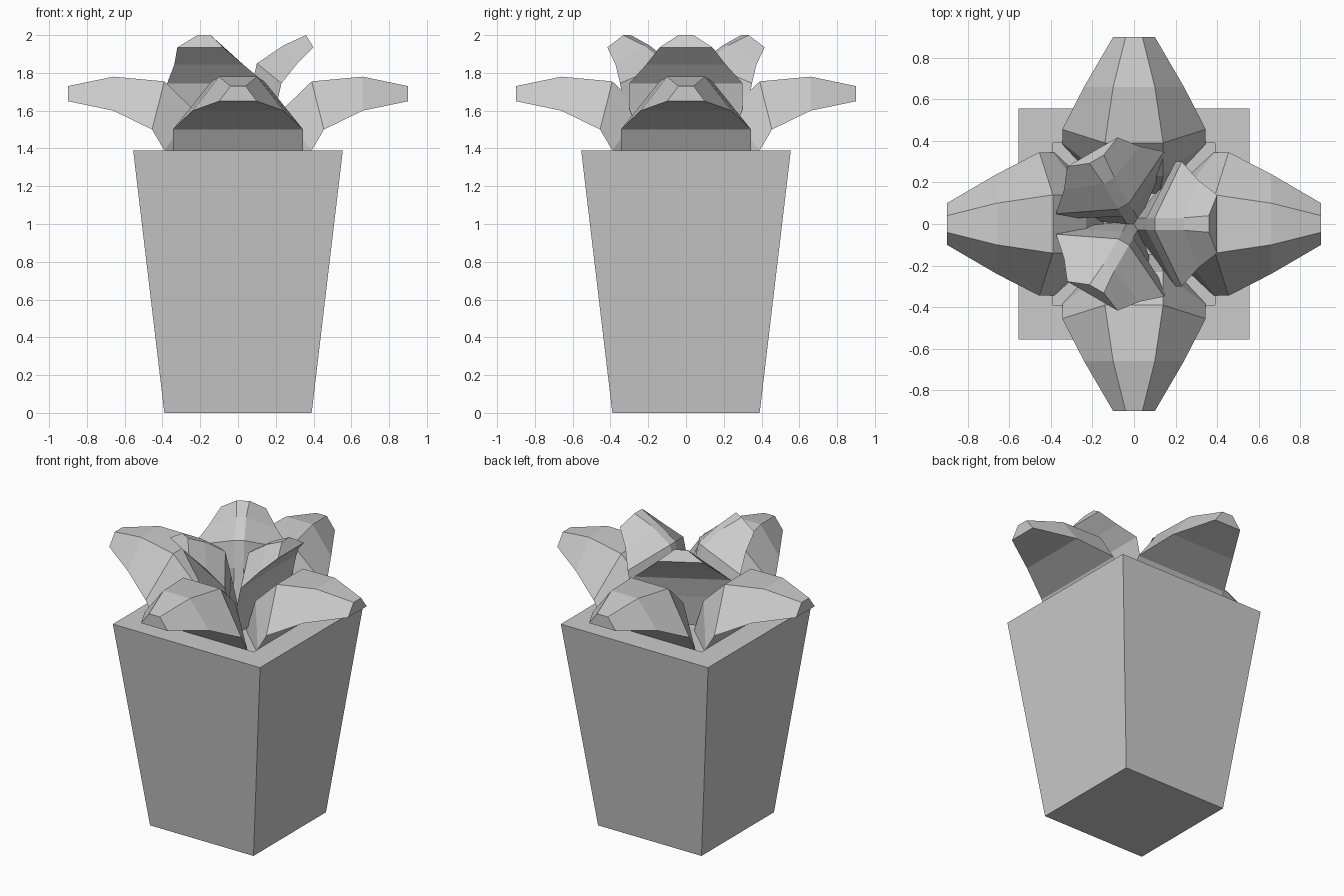
import bpy, bmesh
from math import radians
from mathutils import Matrix

cube = bpy.data.objects.get("Cube")
if cube:
    bpy.data.objects.remove(cube, do_unlink=True)

grey = bpy.data.materials.new("plain grey")
grey.use_nodes = True
GREY = (0.6, 0.6, 0.6, 1)
grey.diffuse_color = GREY
grey.node_tree.nodes["Principled BSDF"].inputs["Base Color"].default_value = GREY


def finish(name, bm):
    bmesh.ops.recalc_face_normals(bm, faces=bm.faces[:])
    mesh = bpy.data.meshes.new(name)
    bm.to_mesh(mesh)
    bm.free()
    mesh.materials.append(grey)
    obj = bpy.data.objects.new(name, mesh)
    bpy.context.collection.objects.link(obj)
    return obj


def loft(name, rings, turn=0):
    """Skin a row of four-cornered rings, close both ends, turn about z."""
    bm = bmesh.new()
    loops = [[bm.verts.new(p) for p in ring] for ring in rings]
    for a, b in zip(loops, loops[1:]):
        for i in range(4):
            j = (i + 1) % 4
            bm.faces.new((a[i], a[j], b[j], b[i]))
    bm.faces.new(loops[0])
    bm.faces.new(loops[-1])
    bm.transform(Matrix.Rotation(radians(turn), 4, "Z"))
    return finish(name, bm)


def leaf(name, sections, turn):
    """Each section: lower edge (out, half width, z), ridge (out, half width, z)."""
    rings = [[(x, -w, z), (x, w, z), (rx, rw, rz), (rx, -rw, rz)]
             for (x, w, z), (rx, rw, rz) in sections]
    loft(name, rings, turn)


def square(half, z):
    return [(-half, -half, z), (half, -half, z), (half, half, z), (-half, half, z)]


# Tapered square pot with a shallow recess in the top
loft("pot", [square(0.39, 0), square(0.555, 1.39),
             square(0.39, 1.39), square(0.39, 1.37)])

# Four broad drooping leaves, from root to tip
outer = [((0.35, 0.345, 1.25), (0.14, 0.12, 1.35)),
         ((0.39, 0.345, 1.39), (0.23, 0.14, 1.6)),
         ((0.455, 0.345, 1.5), (0.39, 0.14, 1.755)),
         ((0.66, 0.24, 1.6), (0.66, 0.1, 1.78)),
         ((0.9, 0.1, 1.65), (0.9, 0.04, 1.73))]
for side, turn in (("left", 0), ("back", 90), ("right", 180), ("front", 270)):
    leaf(side + "_outer_leaf", outer, turn)

# Three upright leaves in the middle
inner = [((0.17, 0.22, 1.4), (0.0, 0.03, 1.4)),
         ((0.2, 0.3, 1.61), (0.06, 0.03, 1.68)),
         ((0.23, 0.3, 1.745), (0.1, 0.03, 1.85)),
         ((0.31, 0.21, 1.845), (0.24, 0.03, 1.945)),
         ((0.4, 0.14, 1.935), (0.36, 0.04, 2.0))]
for side, turn in (("left", 0), ("back", 120), ("front", 240)):
    leaf(side + "_inner_leaf", inner, turn)
